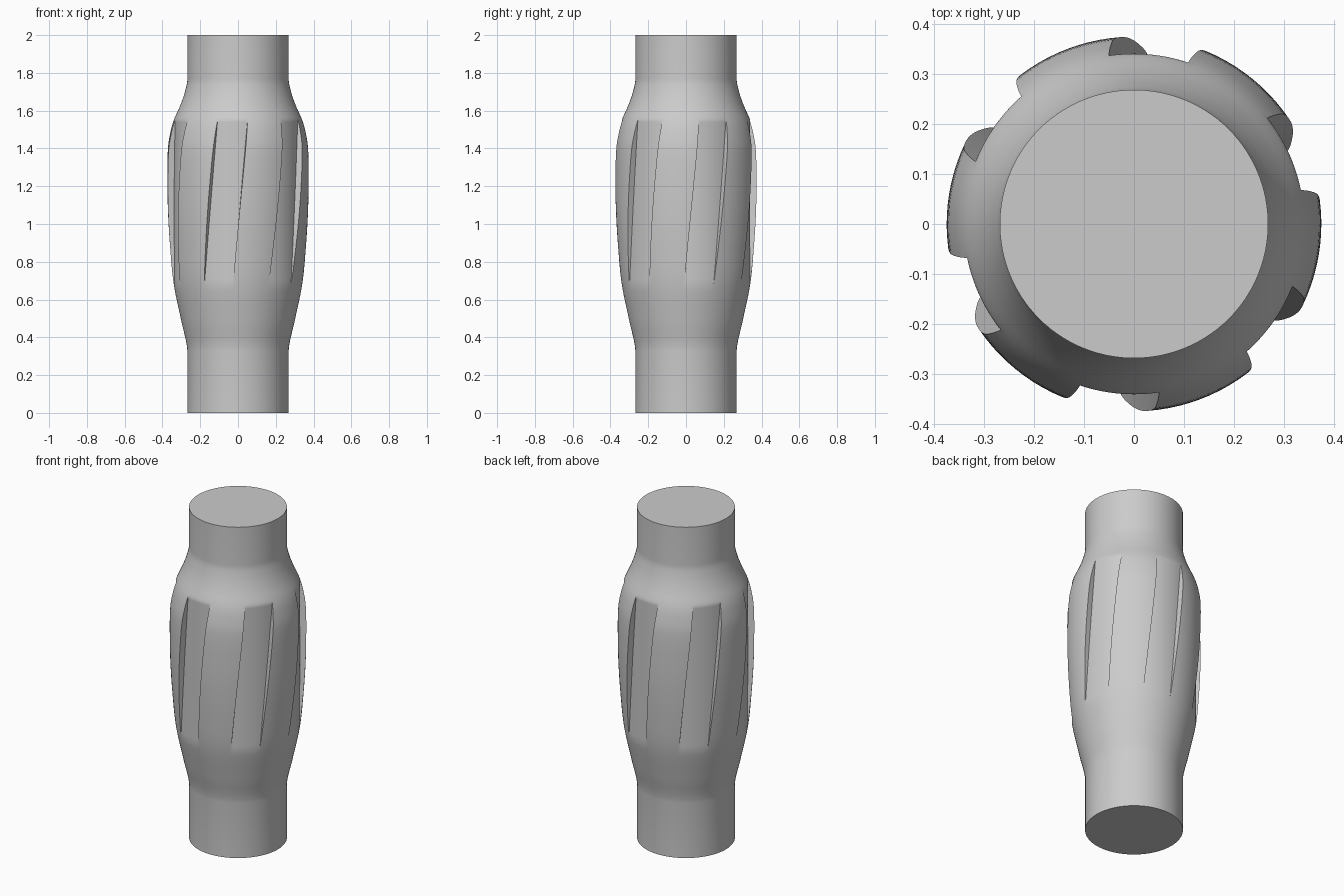
import bpy, bmesh
from math import radians, sin, cos

cube = bpy.data.objects.get("Cube")
if cube:
    bpy.data.objects.remove(cube, do_unlink=True)

# Body profile: (height, radius)
PROFILE = [(0, .268), (.33, .268), (.49, .301), (.68, .34), (.86, .358), (1.05, .37),
           (1.22, .374), (1.4, .371), (1.49, .357), (1.55, .34), (1.63, .305),
           (1.7, .281), (1.77, .268), (2, .268)]
SLOTS = 6
FLOOR, LOW, HIGH = .34, .68, 1.55
LAND, SLOT = radians(33), radians(27)      # angular widths
STEPS = 10


def slope(i):
    if i < 1 or i > len(PROFILE) - 3:
        return 0
    (z0, r0), (z1, r1) = PROFILE[i - 1], PROFILE[i + 1]
    return (r1 - r0) / (z1 - z0)


def smooth_profile():
    """Hermite curve through the profile points."""
    rows = []
    for i in range(len(PROFILE) - 1):
        (z0, r0), (z1, r1) = PROFILE[i], PROFILE[i + 1]
        h = z1 - z0
        n = 1 if r0 == r1 else 6
        for k in range(n):
            t = k / n
            a = t * t * (3 - 2 * t)
            r = (r0 + (r1 - r0) * a + h * slope(i) * t * (1 - t) ** 2
                 - h * slope(i + 1) * t * t * (1 - t))
            rows.append((z0 + h * t, r))
    return rows + [PROFILE[-1]]


# Columns: each land and slot keeps its own edge columns, so walls form between them
columns = []
for s in range(SLOTS):
    start = radians(-95 + 360 / SLOTS * s) - SLOT / 2
    columns += [(start + SLOT * k / STEPS, True) for k in range(STEPS + 1)]
    columns += [(start + SLOT + LAND * k / STEPS, False) for k in range(STEPS + 1)]

bm = bmesh.new()
grid = []
for z, r in smooth_profile():
    twist = radians(-13) * (HIGH - min(max(z, LOW), HIGH)) / (HIGH - LOW)
    ring = []
    for angle, cut in columns:
        rad = min(r, FLOOR) if cut else r
        ring.append(bm.verts.new((rad * cos(angle + twist), rad * sin(angle + twist), z)))
    grid.append(ring)

n = len(columns)
for lower, upper in zip(grid, grid[1:]):
    for j in range(n):
        k = (j + 1) % n
        bm.faces.new((lower[j], lower[k], upper[k], upper[j]))

# Merge the walls away where there is no slot, then close the ends
bmesh.ops.remove_doubles(bm, verts=bm.verts, dist=1e-5)
bmesh.ops.holes_fill(bm, edges=[e for e in bm.edges if e.is_boundary], sides=0)
bmesh.ops.recalc_face_normals(bm, faces=bm.faces)

mesh = bpy.data.meshes.new("slotted_body")
bm.to_mesh(mesh)
bm.free()
body = bpy.data.objects.new("slotted_body", mesh)
bpy.context.collection.objects.link(body)

# Plain grey finish
grey = bpy.data.materials.new("light_grey")
grey.use_nodes = True
grey.diffuse_color = (.6, .6, .6, 1)
grey.node_tree.nodes["Principled BSDF"].inputs["Base Color"].default_value = (.6, .6, .6, 1)
mesh.materials.append(grey)

bpy.ops.object.select_all(action='DESELECT')
body.select_set(True)
bpy.context.view_layer.objects.active = body
bpy.ops.object.shade_smooth_by_angle(angle=radians(30))
